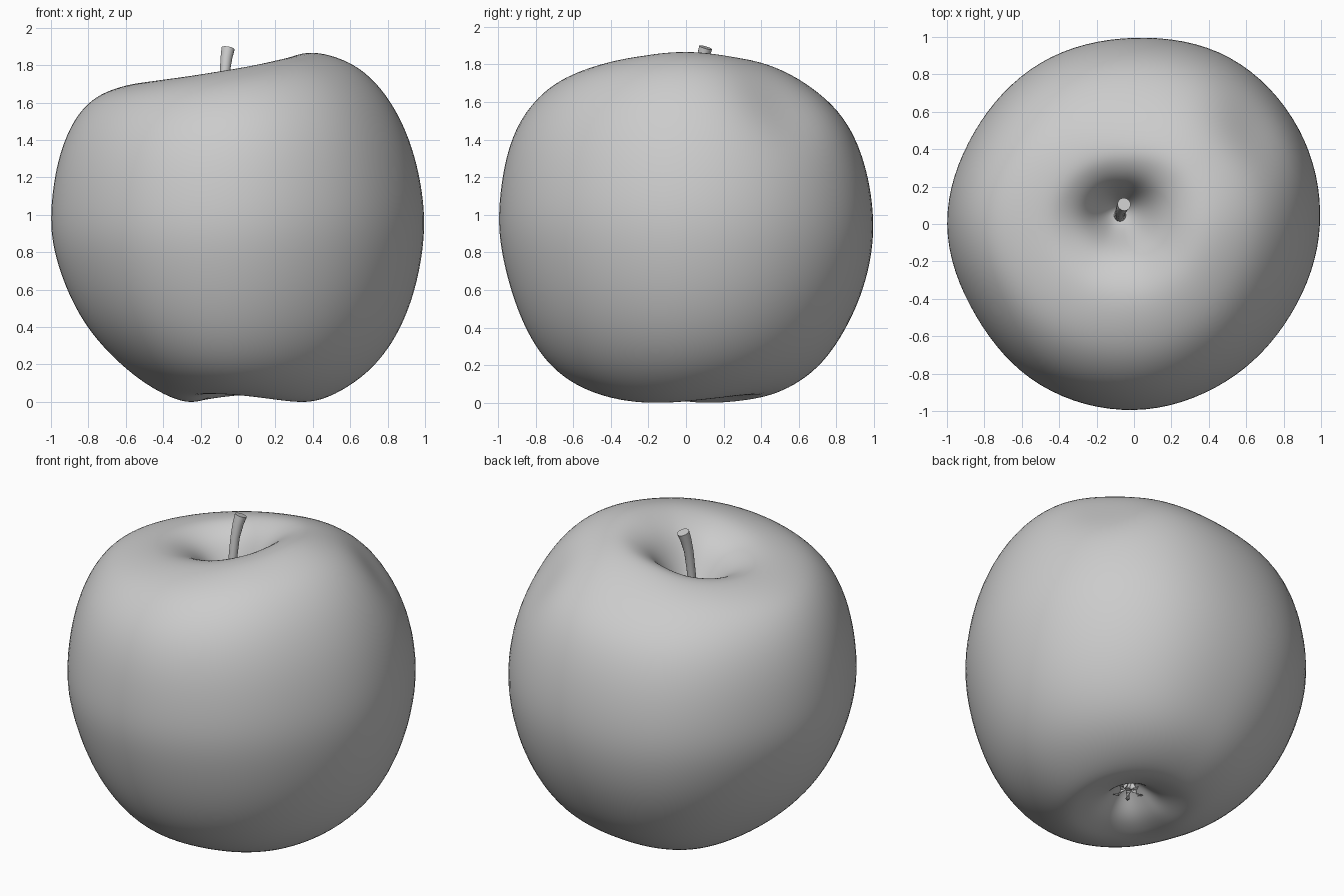
import bpy, bmesh, math
from mathutils import Vector

if "Cube" in bpy.data.objects:
    bpy.data.objects.remove(bpy.data.objects["Cube"])

SEG, SUB = 96, 5
# outer flank: height fractions and radii facing right, back, left, front
W = [1, .97, .92, .85, .75, .64, .53, .43, .32, .21, .11, .04, 0]
FLANK = [
    [.42, .60, .72, .825, .915, .97, .997, .985, .945, .87, .75, .59, .43],
    [.41, .56, .70, .835, .925, .975, .995, .98, .93, .84, .725, .58, .42],
    [.50, .71, .82, .90, .96, .99, .998, .96, .89, .78, .615, .455, .30],
    [.43, .63, .76, .87, .945, .98, .995, .97, .92, .845, .735, .59, .42]]
# rim height every 45 degrees, plan outline radius every 30 degrees
RIM = [1.875, 1.84, 1.788, 1.735, 1.715, 1.74, 1.79, 1.845]
PLAN = [.997, 1.02, 1.03, 1.0, 1.0, .988, 1.0, .98, 1.0, 1.0, .98, .972]
# hollow: fraction of rim radius, fraction of depth
HOLLOW = [(0, 1), (.1, .95), (.22, .75), (.38, .39), (.55, .165), (.77, .04)]
TOP = Vector((-.08, .07, 1.40))
BOTTOM = Vector((.05, .01, .2))


def catmull(a, b, c, d, t):
    return .5 * (2*b + (c-a)*t + (2*a-5*b+4*c-d)*t*t + (3*b-a-3*c+d)*t**3)


def around(values, ang):
    n = len(values)
    u = ang / (2*math.pi) * n
    i = int(u)
    return catmull(*[values[(i+k) % n] for k in (-1, 0, 1, 2)], u - i)


def blend(values, ang):
    u = ang / (math.pi/2)
    i = int(u)
    w = .5 - .5*math.cos(math.pi*(u-i))
    return values[i % 4]*(1-w) + values[(i+1) % 4]*w


def column(ang):
    d = Vector((math.cos(ang), math.sin(ang), 0))
    h = around(RIM, ang)
    low = .022*(1 + math.cos(2*(ang - math.radians(65)))) - .005
    k = around(PLAN, ang) / .995
    flank = [d*(blend([f[j] for f in FLANK], ang)*k) + Vector((0, 0, h*w + low*(1-w)**8))
             for j, w in enumerate(W)]

    def hollow(rim, centre):
        return [Vector((centre.x + (rim.x-centre.x)*r, centre.y + (rim.y-centre.y)*r,
                        rim.z + (centre.z-rim.z)*q)) for r, q in HOLLOW]
    pts = hollow(flank[0], TOP) + flank + hollow(flank[-1], BOTTOM)[::-1]
    out = []
    for i in range(len(pts)-1):
        q = [pts[max(0, min(len(pts)-1, i+m))] for m in (-1, 0, 1, 2)]
        out += [catmull(*q, s/SUB) for s in range(SUB)]
    out.append(pts[-1])
    # relax the profile so both rims are rounded
    for _ in range(14):
        out = [out[0]] + [a*.25 + b*.5 + c*.25 for a, b, c in zip(out, out[1:], out[2:])] + [out[-1]]
    # shallow dent on the back right shoulder
    for p in out:
        g = math.exp(-((p - Vector((.68, .54, 1.63))).length / .25)**2)
        p -= Vector((.5, .45, .7)) * (.045*g)
        p.z = max(p.z, 0)
    return out


def finish(name, bm, angle=60):
    bmesh.ops.recalc_face_normals(bm, faces=bm.faces)
    me = bpy.data.meshes.new(name)
    bm.to_mesh(me)
    bm.free()
    ob = bpy.data.objects.new(name, me)
    bpy.context.collection.objects.link(ob)
    bpy.ops.object.select_all(action='DESELECT')
    ob.select_set(True)
    bpy.context.view_layer.objects.active = ob
    bpy.ops.object.shade_smooth_by_angle(angle=math.radians(angle))
    return ob


# fruit body
bm = bmesh.new()
cols = [[bm.verts.new(p) for p in column(2*math.pi*i/SEG)] for i in range(SEG)]
for i in range(SEG):
    a, b = cols[i], cols[(i+1) % SEG]
    for j in range(len(a)-1):
        bm.faces.new((a[j], a[j+1], b[j+1], b[j]))
bmesh.ops.remove_doubles(bm, verts=bm.verts, dist=1e-5)
finish("apple_body", bm, 80)


# swept round part with varying radius
def tube(bm, path, radii, n=14, flat=1.0):
    pts = [Vector(p) for p in path]
    rings = []
    for i, p in enumerate(pts):
        t = (pts[min(i+1, len(pts)-1)] - pts[max(i-1, 0)]).normalized()
        ref = Vector((0, 0, 1)) if abs(t.z) < .8 else Vector((1, 0, 0))
        u = t.cross(ref).normalized()
        v = t.cross(u)
        rings.append([bm.verts.new(p + u*(radii[i]*math.cos(2*math.pi*k/n))
                                   + v*(radii[i]*flat*math.sin(2*math.pi*k/n))) for k in range(n)])
    for a, b in zip(rings, rings[1:]):
        for k in range(n):
            bm.faces.new((a[k], a[(k+1) % n], b[(k+1) % n], b[k]))
    bm.faces.new(rings[0])
    bm.faces.new(rings[-1])


# stem
bm = bmesh.new()
tube(bm, [(-.075, .045, 1.36), (-.075, .045, 1.5), (-.075, .053, 1.62), (-.071, .073, 1.76),
          (-.062, .09, 1.84), (-.053, .105, 1.89)],
     [.036, .027, .025, .027, .032, .036])
finish("stem", bm, 40)

# dried blossom remains under the fruit
bm = bmesh.new()
tube(bm, [BOTTOM + Vector((0, 0, .02)), BOTTOM - Vector((0, 0, .03)), BOTTOM - Vector((0, 0, .05))],
     [.05, .035, .02])
for i in range(5):
    a = 2*math.pi*i/5 + .3
    d = Vector((math.cos(a), math.sin(a), 0))
    tube(bm, [BOTTOM + d*r + Vector((0, 0, z)) for r, z in
              [(.02, -.01), (.035, -.05), (.06, -.075), (.09, -.07)]],
         [.02, .02, .014, .003], n=8, flat=.4)
finish("calyx", bm, 40)
